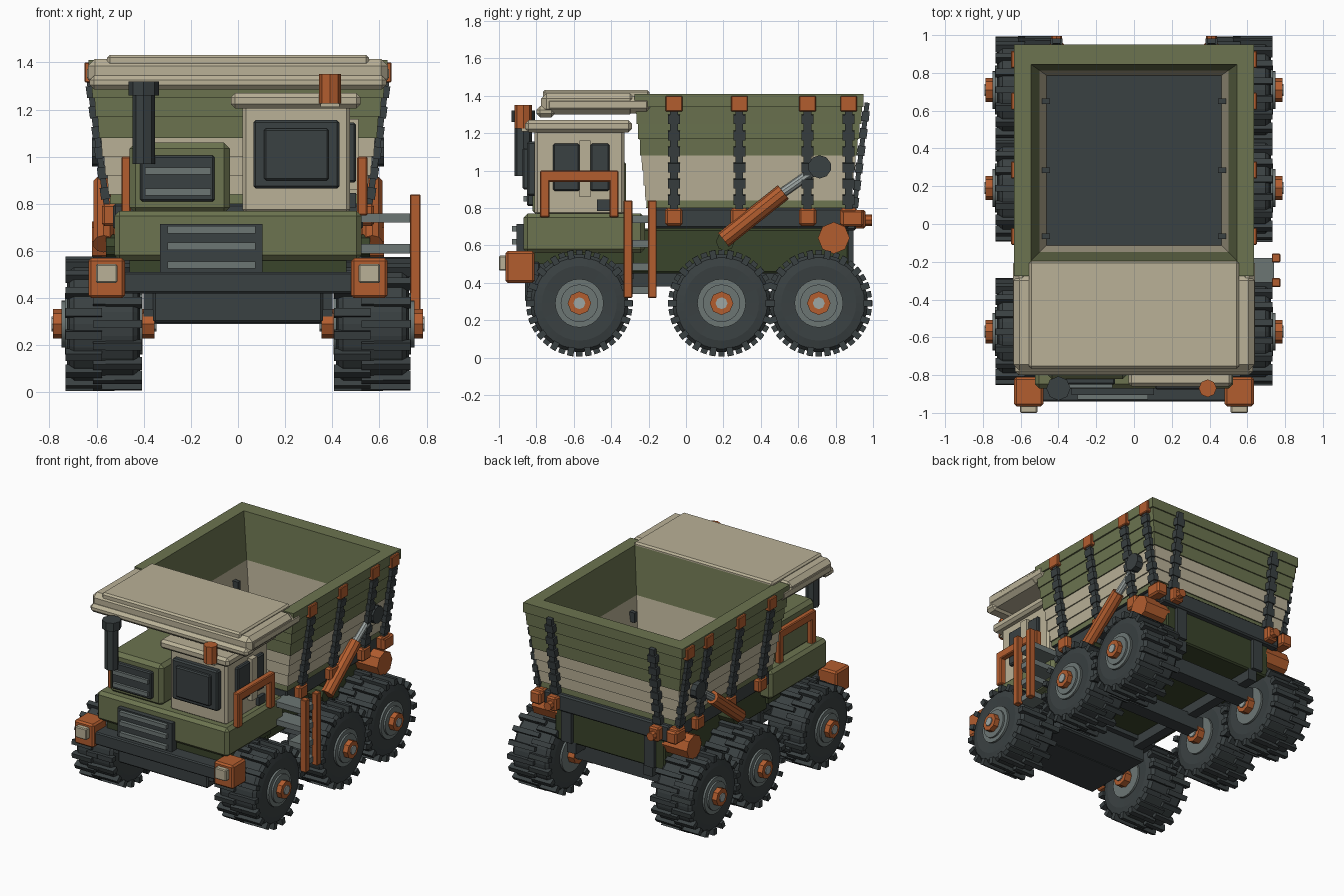
import bpy, bmesh, math
from mathutils import Vector, Matrix

if "Cube" in bpy.data.objects:
    bpy.data.objects.remove(bpy.data.objects["Cube"], do_unlink=True)


def material(name, rgb):
    m = bpy.data.materials.new(name)
    m.use_nodes = True
    col = (*rgb, 1)
    m.diffuse_color = col
    bsdf = m.node_tree.nodes["Principled BSDF"]
    bsdf.inputs["Base Color"].default_value = col
    bsdf.inputs["Roughness"].default_value = 0.8
    return m


GREEN = material("olive green", (0.150, 0.175, 0.080))
DEEP = material("deep green", (0.042, 0.058, 0.024))
CREAM = material("cream", (0.490, 0.440, 0.310))
DARK = material("charcoal", (0.042, 0.052, 0.054))
ORANGE = material("rust orange", (0.450, 0.110, 0.028))
GREY = material("steel grey", (0.150, 0.180, 0.175))
LIGHT = material("light steel", (0.340, 0.380, 0.370))


def finish(name, bm, mats, smooth=False):
    bmesh.ops.recalc_face_normals(bm, faces=bm.faces[:])
    me = bpy.data.meshes.new(name)
    bm.to_mesh(me)
    bm.free()
    for m in mats:
        me.materials.append(m)
    ob = bpy.data.objects.new(name, me)
    bpy.context.collection.objects.link(ob)
    if smooth:
        bpy.ops.object.select_all(action='DESELECT')
        ob.select_set(True)
        bpy.context.view_layer.objects.active = ob
        bpy.ops.object.shade_smooth_by_angle(angle=math.radians(35))
    return ob


def add_block(bm, centre, size, rot=Matrix()):
    m = Matrix.Translation(centre) @ rot @ Matrix.Diagonal((*size, 1))
    bmesh.ops.create_cube(bm, size=1, matrix=m)


def box(name, mat, x, y, z, bevel=0.0):
    bm = bmesh.new()
    lo, hi = Vector((x[0], y[0], z[0])), Vector((x[1], y[1], z[1]))
    add_block(bm, (lo + hi) / 2, hi - lo)
    if bevel:
        bmesh.ops.bevel(bm, geom=bm.edges[:], offset=bevel, segments=1, affect='EDGES')
    return finish(name, bm, [mat])


def pair(name, mat, x, y, z, bevel=0.0):
    box("left_" + name, mat, x, y, z, bevel)
    box("right_" + name, mat, (-x[1], -x[0]), y, z, bevel)


def rod(name, mat, a, b, r, sides=12, r2=None):
    a, b = Vector(a), Vector(b)
    d = b - a
    bm = bmesh.new()
    m = Matrix.Translation((a + b) / 2) @ d.to_track_quat('Z', 'Y').to_matrix().to_4x4()
    bmesh.ops.create_cone(bm, cap_ends=True, segments=sides, radius1=r,
                          radius2=r if r2 is None else r2, depth=d.length, matrix=m)
    return finish(name, bm, [mat], sides > 8)


# ---- wheels: lathed tyre, staggered tread lugs, stepped hub ----
def tyre_mesh():
    prof = [(-.15, .12), (-.155, .20), (-.145, .245), (-.125, .262),
            (.125, .262), (.145, .245), (.155, .20), (.15, .12)]
    bm = bmesh.new()
    n = 32
    rings = [[bm.verts.new((x, r * math.cos(2 * math.pi * i / n), r * math.sin(2 * math.pi * i / n)))
              for x, r in prof] for i in range(n)]
    for i in range(n):
        a, b = rings[i], rings[(i + 1) % n]
        for k in range(len(prof) - 1):
            bm.faces.new((a[k], a[k + 1], b[k + 1], b[k]))
    for i in range(36):
        rot = Matrix.Rotation(2 * math.pi * i / 36, 4, 'X')
        side = 1 if i % 2 else -1
        add_block(bm, rot @ Vector((side * .085, 0, .262)), (.155, .034, .046), rot)
        if i % 2:
            add_block(bm, rot @ Vector((0, 0, .264)), (.09, .03, .044), rot)
    return finish("tyre", bm, [DARK])


for label, wy in (("front", -.57), ("middle", .19), ("rear", .71)):
    for side, s in (("left", 1), ("right", -1)):
        tag = f"{label}_{side}_"
        t = tyre_mesh()
        t.name = tag + "tyre"
        t.location = (s * .57, wy, .291)
        for part, mat, x0, x1, r, n in (("rim", GREY, .405, .735, .13, 24),
                                        ("rim_step", GREY, .735, .748, .10, 24),
                                        ("hub", ORANGE, .355, .785, .063, 8),
                                        ("axle_cap", LIGHT, .345, .792, .032, 8)):
            rod(tag + part, mat, (s * x0, wy, .291), (s * x1, wy, .291), r, n)
    box(label + "_axle", DARK, (-.40, .40), (wy - .05, wy + .05), (.29, .40))

# ---- chassis ----
box("chassis_body", DEEP, (-.44, .44), (-.30, .87), (.45, .69), .01)
box("front_under_body", DEEP, (-.46, .46), (-.84, -.28), (.50, .57))
box("front_skid_plate", DARK, (-.36, .36), (-.86, -.32), (.295, .43), .01)
box("front_cross_beam", DARK, (-.40, .40), (-.85, -.72), (.35, .42))
box("bumper", DARK, (-.50, .50), (-.94, -.78), (.42, .51), .008)
box("front_floor", DARK, (-.42, .42), (-.84, -.28), (.42, .51))
pair("frame_rail", DARK, (.27, .34), (-.34, .87), (.38, .47))
box("bed_frame", DARK, (-.53, .53), (-.20, .87), (.69, .80), .01)
box("rear_cross_beam", DARK, (-.50, .50), (.84, .91), (.68, .80), .01)
pair("rear_leg", DARK, (.29, .37), (.84, .895), (.46, .69))
pair("headlight_case", ORANGE, (.48, .635), (-.965, -.81), (.40, .57), .012)
pair("headlight_lens", CREAM, (.512, .603), (-1.0, -.95), (.465, .545), .006)

# ---- front body with grille ----
box("front_body", GREEN, (-.525, .525), (-.87, -.22), (.56, .77), .022)
box("lower_grille", DARK, (-.33, .105), (-.905, -.85), (.51, .715))
for i, z in enumerate((.54, .62, .69)):
    box(f"lower_grille_bar_{i}", GREY, (-.30, .075), (-.93, -.89), (z - .015, z + .015))

# ---- engine hood and exhaust ----
box("engine_hood", GREEN, (-.46, -.035), (-.82, -.32), (.76, 1.06), .025)
box("hood_grille", DARK, (-.415, -.10), (-.85, -.80), (.81, 1.005), .008)
for i, z in enumerate((.85, .94)):
    box(f"hood_grille_bar_{i}", GREY, (-.395, -.115), (-.868, -.84), (z - .015, z + .015))
rod("exhaust_pipe", DARK, (-.40, -.87, .97), (-.40, -.87, 1.27), .047, 8)
rod("exhaust_cap", DARK, (-.40, -.87, 1.26), (-.40, -.87, 1.32), .064, 8)

# ---- cab ----
box("cab", CREAM, (.02, .475), (-.81, -.33), (.76, 1.22), .015)
box("cab_roof", CREAM, (-.03, .52), (-.86, -.29), (1.205, 1.27), .018)
box("windscreen_frame", DARK, (.065, .43), (-.85, -.80), (.865, 1.155), .01)
box("windscreen", DARK, (.11, .385), (-.875, -.84), (.90, 1.12), .008)
box("side_window_front", DARK, (.46, .50), (-.71, -.57), (.89, 1.145), .008)
box("side_window_back", DARK, (.46, .50), (-.51, -.41), (.89, 1.145), .008)
box("window_pillar", CREAM, (.46, .512), (-.57, -.51), (.86, 1.16))
box("door_latch", DARK, (.46, .50), (-.475, -.40), (.785, .845))
rod("beacon", ORANGE, (.39, -.87, 1.225), (.39, -.87, 1.35), .047, 8)
box("beacon_bracket", CREAM, (.35, .43), (-.88, -.80), (1.21, 1.24))

# ---- hand rails ----
for side, x in (("left", (.505, .55)), ("right", (-.495, -.455))):
    for part, y, z in (("front_post", (-.78, -.73), (.75, .97)), ("rear_post", (-.41, -.36), (.75, .97)),
                       ("top_bar", (-.78, -.36), (.94, 1.0))):
        box(f"{side}_rail_{part}", ORANGE, x, y, z, .006)

# ---- ladder ----
for i, y in enumerate((-.31, -.18)):
    box(f"ladder_rail_{i}", ORANGE, (.73, .775), (y - .023, y + .023), (.32, .84), .004)
for i, z in enumerate((.36, .485, .61, .74)):
    box(f"ladder_rung_{i}", GREY, (.50 if z > .5 else .62, .74), (-.31, -.18), (z - .02, z + .02))

# ---- canopy ----
box("canopy", CREAM, (-.637, .637), (-.775, -.27), (1.30, 1.415), .03)
box("canopy_top", CREAM, (-.555, .555), (-.765, -.195), (1.35, 1.432), .012)
pair("canopy_side_roll", CREAM, (.56, .640), (-.76, -.18), (1.305, 1.40), .03)
box("canopy_brow", CREAM, (-.63, .63), (-.80, -.70), (1.285, 1.345), .02)


# ---- dump bed: overlapping sloped boards outside, sloped walls inside ----
def slope(z):
    return (z - .80) / .61


def outer(z, out=0.0):
    t = slope(z)
    return .535 + .10 * t + out, -.205 - .07 * t - out, .87 + .08 * t + out


def inner(z):
    t = slope(z)
    return .46 + .085 * t, -.11 - .085 * t, .785 + .06 * t


def bed():
    bm = bmesh.new()
    levels = [.80, .84, .92, 1.0, 1.08, 1.17, 1.25, 1.34]
    rings = []
    for lo, hi in zip(levels, levels[1:]):
        rings += [(outer(lo, .008), lo), (outer(hi), hi)]
    rings += [(outer(1.41), 1.34), (outer(1.41), 1.41)]
    rings += [(inner(z), z) for z in (1.41, 1.34, 1.25, 1.17, 1.08, 1.0, .92, .82)]
    loops = [[bm.verts.new(p) for p in ((-x, y0, z), (x, y0, z), (x, y1, z), (-x, y1, z))]
             for (x, y0, y1), z in rings]
    for a, b in zip(loops, loops[1:]):
        mid = (a[0].co.z + b[0].co.z) / 2
        for k in range(4):
            f = bm.faces.new((a[k], a[(k + 1) % 4], b[(k + 1) % 4], b[k]))
            f.material_index = 1 if .84 < mid < 1.08 else 0
    bm.faces.new(loops[-1]).material_index = 2
    bm.faces.new(loops[0]).material_index = 2
    return finish("dump_bed", bm, [GREEN, CREAM, DARK])


bed()


# ---- chains hung down the bed walls ----
def chain(name, top, bottom, axis):
    bm = bmesh.new()
    top, bottom = Vector(top), Vector(bottom)
    rot = (top - bottom).to_track_quat('Z', 'Y').to_matrix().to_4x4()
    n = 13
    step = (top - bottom).length / n
    for i in range(n):
        w, d = ((.042, .026), (.064, .04))[i % 2]
        size = (d, w, step * 1.15) if axis == 'x' else (w, d, step * 1.15)
        c = bottom.lerp(top, (i + .5) / n)
        tilt = math.atan2(top.x - bottom.x, top.z - bottom.z) if axis == 'x' else \
            -math.atan2(top.y - bottom.y, top.z - bottom.z)
        add_block(bm, c, size, Matrix.Rotation(tilt, 4, 'Y' if axis == 'x' else 'X'))
    return finish(name, bm, [DARK])


for side, s in (("left", 1), ("right", -1)):
    for i, y in enumerate((-.065, .285, .65, .87)):
        chain(f"{side}_chain_{i}", (s * .632, y, 1.34), (s * .555, y, .78), 'x')
        xs = sorted((s * .60, s * .652))
        box(f"{side}_chain_top_{i}", ORANGE, xs, (y - .045, y + .045), (1.315, 1.40), .005)
        xs = sorted((s * .50, s * .578))
        box(f"{side}_chain_foot_{i}", ORANGE, xs, (y - .047, y + .047), (.705, .80), .012)
        if i < 3:
            xs = sorted((s * .445, s * .495))
            box(f"{side}_inner_hook_{i}", DARK, xs, (y - .015, y + .015), (.93, 1.0))
    # rear chains and their anchors
    chain(f"{side}_rear_chain", (s * .41, .968, 1.36), (s * .41, .895, .76), 'y')
    box(f"{side}_rear_anchor", ORANGE, (s * .41 - .04, s * .41 + .04), (.88, .96), (.69, .79), .01)
    rod(f"{side}_rear_bolt", ORANGE, (s * .41, .94, .735), (s * .41, .995, .735), .03, 8)
    # tail drum
    rod(f"{side}_tail_drum", ORANGE, (s * .42, .79, .64), (s * .62, .79, .64), .085, 8)
    box(f"{side}_corner_anchor", ORANGE, sorted((s * .50, s * .585)), (.83, .95), (.70, .79), .012)
    # hydraulic ram
    x = s * .57
    rod(f"{side}_ram_body", ORANGE, (x, .20, .63), (x, .52, .885), .046, 10)
    rod(f"{side}_ram_rod", LIGHT, (x, .50, .87), (x, .70, 1.01), .026, 10)
    rod(f"{side}_ram_pivot", DARK, (s * .535, .715, 1.02), (s * .62, .715, 1.02), .062, 10)
    rod(f"{side}_ram_mount", DEEP, (s * .42, .21, .62), (s * .56, .21, .62), .05, 8)
